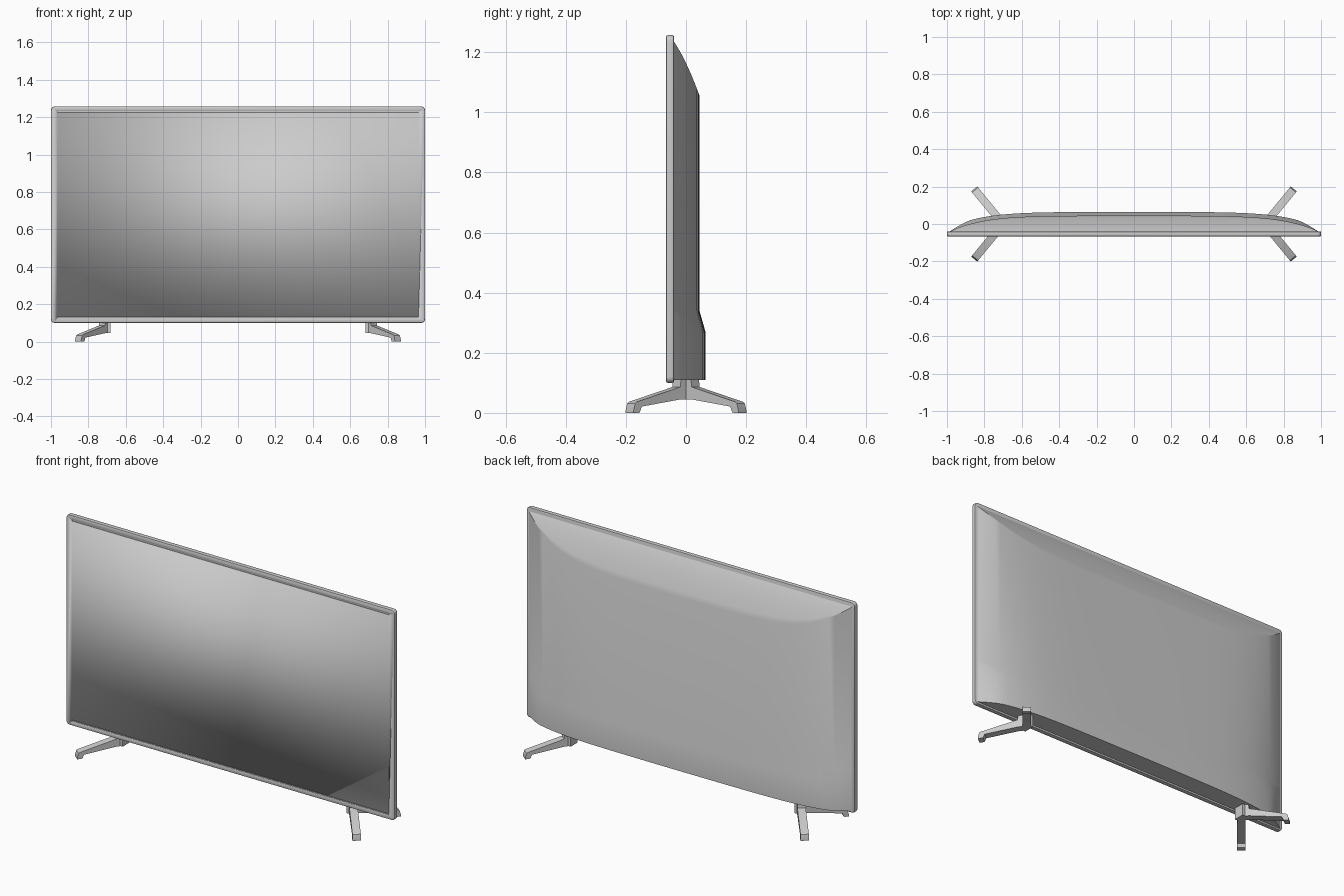
import bpy
import bmesh
from mathutils import Vector

if "Cube" in bpy.data.objects:
    bpy.data.objects.remove(bpy.data.objects["Cube"])

grey = bpy.data.materials.new("light grey plastic")
grey.use_nodes = True
grey.diffuse_color = (0.6, 0.6, 0.6, 1)
grey.node_tree.nodes["Principled BSDF"].inputs["Base Color"].default_value = (0.6, 0.6, 0.6, 1)


def finish(name, bm, angle=0.5):
    """Turn a bmesh into a named, shaded object."""
    bmesh.ops.recalc_face_normals(bm, faces=bm.faces)
    mesh = bpy.data.meshes.new(name)
    bm.to_mesh(mesh)
    bm.free()
    mesh.materials.append(grey)
    obj = bpy.data.objects.new(name, mesh)
    bpy.context.collection.objects.link(obj)
    bpy.ops.object.select_all(action="DESELECT")
    obj.select_set(True)
    bpy.context.view_layer.objects.active = obj
    bpy.ops.object.shade_smooth_by_angle(angle=angle)
    return obj


def box(bm, low, high):
    low, high = Vector(low), Vector(high)
    verts = bmesh.ops.create_cube(bm, size=1)["verts"]
    bmesh.ops.scale(bm, vec=high - low, verts=verts)
    bmesh.ops.translate(bm, vec=(low + high) / 2, verts=verts)


# Screen panel: rounded corners, softened rim, two slits across the front
BOTTOM, TOP, FRONT, JOIN = 0.1, 1.257, -0.066, -0.04
bm = bmesh.new()
box(bm, (-1, FRONT, BOTTOM), (1, JOIN, TOP))
corners = [e for e in bm.edges if abs(e.verts[0].co.y - e.verts[1].co.y) > 0.01]
bmesh.ops.bevel(bm, geom=corners, offset=0.02, segments=5, profile=0.5, affect="EDGES")
rim = [e for e in bm.edges if abs(e.verts[0].co.y - e.verts[1].co.y) < 0.001]
bmesh.ops.bevel(bm, geom=rim, offset=0.005, segments=2, profile=0.5, affect="EDGES")
panel = finish("screen_panel", bm)

bm = bmesh.new()
for z in (BOTTOM + 0.028, TOP - 0.028):
    box(bm, (-0.965, FRONT - 0.02, z - 0.004), (0.965, FRONT + 0.004, z + 0.004))
cutter = finish("slit_cutter", bm)
cutter.hide_render = True
cut = panel.modifiers.new("slits", "BOOLEAN")
cut.object = cutter
cut.solver = "EXACT"
bpy.context.view_layer.objects.active = panel
bpy.ops.object.modifier_apply(modifier=cut.name)
bpy.data.objects.remove(cutter)

# Back shell: bowed in plan, sloping at the top, with a thicker band below
HALF, DEPTH, BAND, LEDGE = 0.985, 0.085, 0.02, 0.34
COLUMNS, CAP_ROWS = 48, 8


def cap_height(s):
    return 1.235 - 0.18 * (0.7 * s + 0.3 * s * s)


bm = bmesh.new()
columns = []
for i in range(COLUMNS + 1):
    u = 2 * i / COLUMNS - 1
    t = u * (1.5 - 0.5 * u * u)
    x = t * HALF
    bow = max(1 - 0.1 * t**2 - 0.9 * t**6, 0.002)
    extra = BAND * min(1, (1 - abs(t)) / 0.1)
    y = JOIN + DEPTH * bow
    outline = [(JOIN - 0.004, 0.11), (y + extra, 0.11),
               (y + extra, LEDGE - 0.07 * extra / BAND - 0.001), (y, LEDGE)]
    for k in range(CAP_ROWS + 1):
        s = bow * (1 - k / CAP_ROWS)
        outline.append((JOIN + DEPTH * s, cap_height(s)))
    outline.append((JOIN - 0.004, cap_height(0)))
    columns.append([bm.verts.new((x, py, pz)) for py, pz in outline])
rows = len(columns[0])
for a, b in zip(columns, columns[1:]):
    for k in range(rows):
        n = (k + 1) % rows
        bm.faces.new((a[k], b[k], b[n], a[n]))
bm.faces.new(columns[0])
bm.faces.new(columns[-1])
finish("back_shell", bm)

# Stands: a short post with two splayed feet on each side
FOOT = [(0, 0.045), (0.04, 0.045), (0.208, 0.021), (0.216, 0.002), (0.224, 0),
        (0.243, 0), (0.243, 0.008), (0.236, 0.032), (0.228, 0.037),
        (0.042, 0.086), (0.038, 0.115), (0, 0.115)]
for side, label in ((1, "left"), (-1, "right")):
    for end, place in ((-1, "front"), (1, "back")):
        bm = bmesh.new()
        along = Vector((0.635 * side, 0.772 * end, 0))
        across = Vector((-along.y, along.x, 0)) * 0.021
        root = Vector((0.7 * side, 0, 0))
        loops = [[bm.verts.new(root + along * s + across * w + Vector((0, 0, z)))
                  for s, z in FOOT] for w in (-1, 1)]
        for loop in loops:
            bm.faces.new(loop)
        for k in range(len(FOOT)):
            n = (k + 1) % len(FOOT)
            bm.faces.new((loops[0][k], loops[0][n], loops[1][n], loops[1][k]))
        finish(f"{place}_{label}_foot", bm)
    bm = bmesh.new()
    xs = sorted((0.682 * side, 0.716 * side))
    box(bm, (xs[0], -0.03, 0.046), (xs[1], 0.03, 0.115))
    finish(f"{label}_stand_post", bm)
